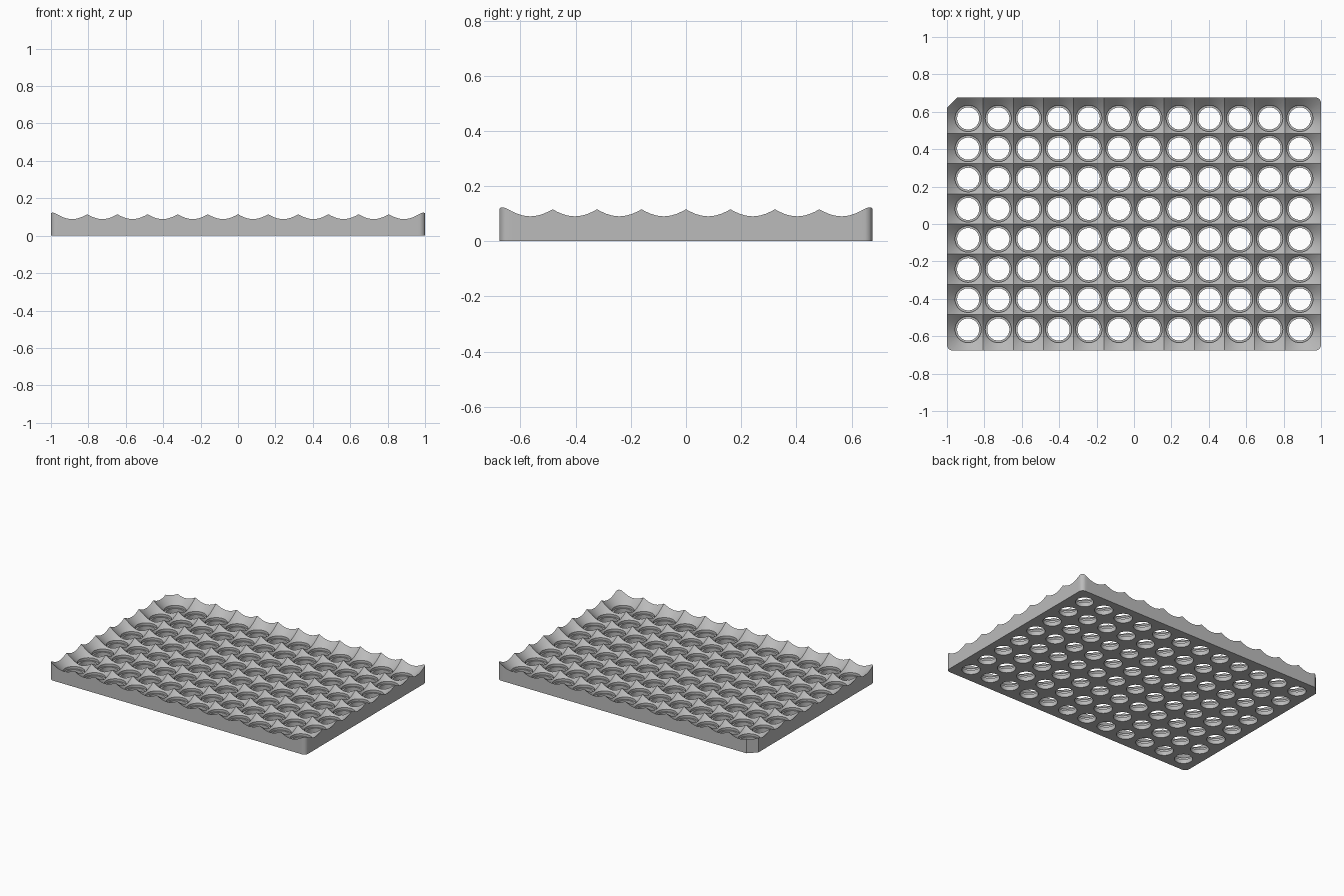
import bpy, bmesh
from math import pi, cos, sin, atan2, hypot
from mathutils import Vector

if "Cube" in bpy.data.objects:
    bpy.data.objects.remove(bpy.data.objects["Cube"])

COLS, ROWS, PITCH = 12, 8, 0.1612
HX, HY, TOP = 1.0, 0.676, 0.123      # half length, half width, height
BORE, RIM, LEDGE = 0.059, 0.07, 0.03  # stepped hole
APEX, SLOPE = -0.022, 0.99            # funnel cone
ROUND, CHAMFER, STEPS = 0.03, 0.055, 6


def corner(sx, sy, start):
    """Rounded plate corner, counter-clockwise."""
    cx, cy = sx * (HX - ROUND), sy * (HY - ROUND)
    angles = [start + pi / 2 * i / STEPS for i in range(STEPS + 1)]
    return [Vector((cx + ROUND * cos(a), cy + ROUND * sin(a))) for a in angles]


# Plate outline: three rounded corners and one chamfered index corner
outline = corner(1, -1, -pi / 2) + corner(1, 1, 0)
outline += [Vector((CHAMFER - HX, HY)), Vector((-HX, HY - CHAMFER))]
outline += corner(-1, -1, pi)

# Outline edges as half planes (outward normal, offset)
planes = []
for p, q in zip(outline, outline[1:] + outline[:1]):
    n = Vector((q.y - p.y, p.x - q.x)).normalized()
    planes.append((n, n.dot(p)))

bm = bmesh.new()


def add_face(points):
    kept = []
    for p in points:
        if all((p - k).length > 1e-5 for k in kept):
            kept.append(p)
    if len(kept) > 2:
        bm.faces.new([bm.verts.new(p) for p in kept])


def add_cell(col, row):
    """One funnel well, with the plate's side wall where it meets the outline."""
    c = Vector(((col - (COLS - 1) / 2) * PITCH, (row - (ROWS - 1) / 2) * PITCH))
    h = PITCH / 2
    x0 = -HX if col == 0 else c.x - h
    x1 = HX if col == COLS - 1 else c.x + h
    y0 = -HY if row == 0 else c.y - h
    y1 = HY if row == ROWS - 1 else c.y + h
    box = [(Vector((1, 0)), x1), (Vector((-1, 0)), -x0),
           (Vector((0, 1)), y1), (Vector((0, -1)), -y0)]
    corners = [Vector((x, y)) for x in (x0, x1) for y in (y0, y1)]
    corners += [p for p in outline if x0 <= p.x <= x1 and y0 <= p.y <= y1]
    angles = {round(2 * pi * i / 48, 5) for i in range(48)}
    angles |= {round(atan2(p.y - c.y, p.x - c.x) % (2 * pi), 5) for p in corners}
    angles = sorted(angles)

    def reach(a):
        d = Vector((cos(a), sin(a)))
        return min((o - n.dot(c)) / n.dot(d)
                   for n, o in box + planes if n.dot(d) > 1e-6)

    def section(a):
        edge = reach(a)
        clip = min(edge, (TOP - APEX) / SLOPE)
        top = APEX + SLOPE * clip
        rings = [(edge, 0), (BORE, 0), (BORE, LEDGE), (RIM, LEDGE),
                 (RIM, APEX + SLOPE * RIM), (clip, top), (edge, top)]
        return [Vector((c.x + r * cos(a), c.y + r * sin(a), z)) for r, z in rings]

    sections = [section(a) for a in angles]
    for s, t in zip(sections, sections[1:] + sections[:1]):
        for i in range(len(s) - 1):
            add_face([s[i], s[i + 1], t[i + 1], t[i]])
        if any(abs(n.dot(s[0].xy) - o) < 1e-4 and abs(n.dot(t[0].xy) - o) < 1e-4
               for n, o in planes):
            add_face([s[-1], s[0], t[0], t[-1]])


for col in range(COLS):
    for row in range(ROWS):
        add_cell(col, row)

bmesh.ops.remove_doubles(bm, verts=bm.verts, dist=2e-5)
bmesh.ops.recalc_face_normals(bm, faces=bm.faces)
mesh = bpy.data.meshes.new("well_plate")
bm.to_mesh(mesh)
bm.free()
plate = bpy.data.objects.new("well_plate", mesh)
bpy.context.collection.objects.link(plate)

# Plain grey finish
grey = bpy.data.materials.new("grey_plastic")
grey.use_nodes = True
colour = (0.5, 0.5, 0.5, 1)
grey.diffuse_color = colour
grey.node_tree.nodes["Principled BSDF"].inputs["Base Color"].default_value = colour
mesh.materials.append(grey)

bpy.context.view_layer.objects.active = plate
plate.select_set(True)
bpy.ops.object.shade_smooth_by_angle(angle=pi / 6)
